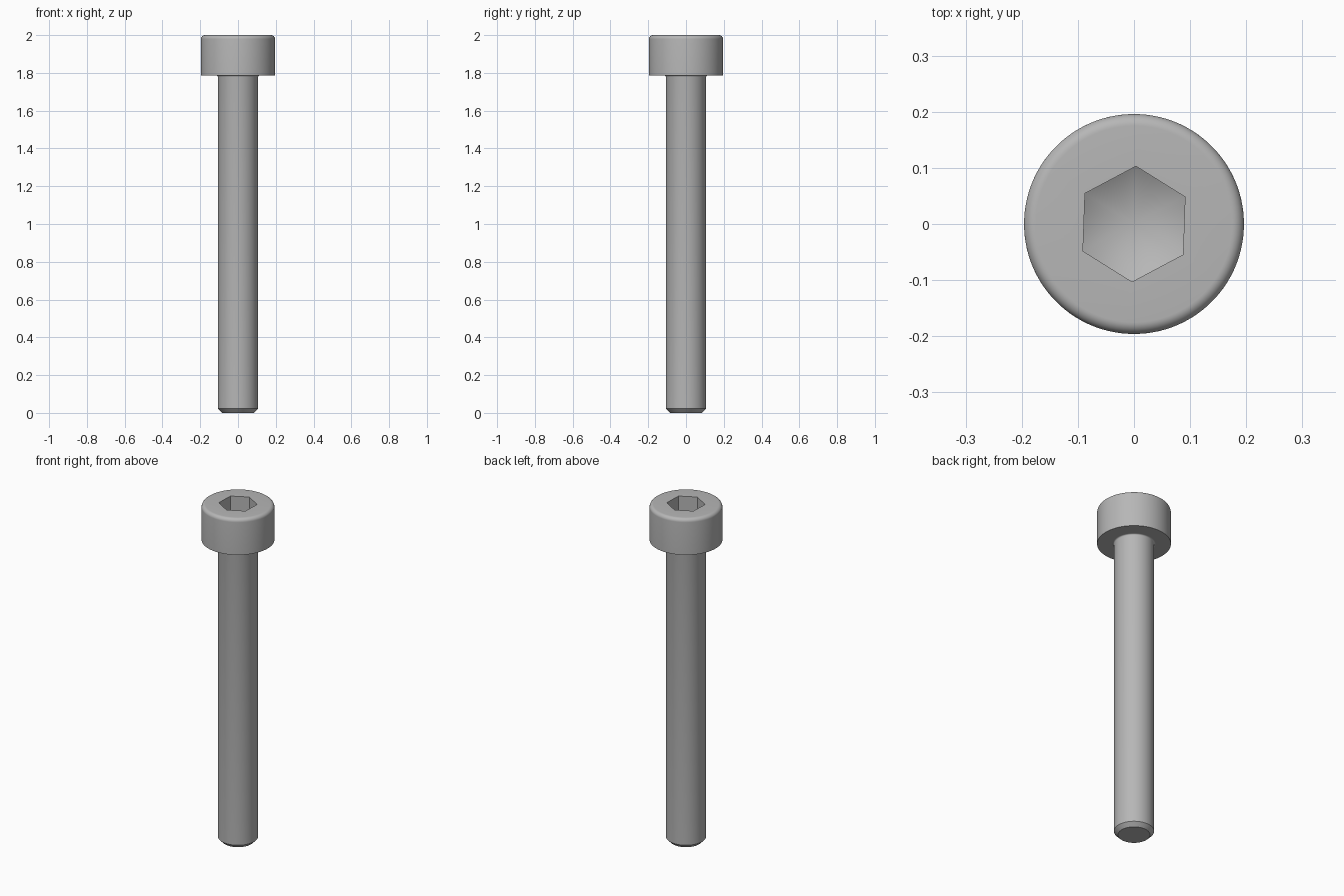
import bpy, bmesh, math

if "Cube" in bpy.data.objects:
    bpy.data.objects.remove(bpy.data.objects["Cube"])

SEG = 96                      # multiple of 6, so socket corners land on vertices
START = math.radians(88)      # the socket is turned slightly
HEX_R = 0.103                 # socket corner radius
HEAD_R, HEAD_Z = 0.196, 1.786
SHANK_R = 0.107

steel = bpy.data.materials.new("steel grey")
steel.diffuse_color = (0.47, 0.47, 0.47, 1)
steel.use_nodes = True
steel.node_tree.nodes["Principled BSDF"].inputs["Base Color"].default_value = steel.diffuse_color


def circle(r, z):
    return lambda a: (r, z)


def hex_radius(a):
    return HEX_R * math.cos(math.pi / 6) / math.cos(a % (math.pi / 3) - math.pi / 6)


def arc(cx, cz, r, a0, a1, n):
    angles = [math.radians(a0 + (a1 - a0) * i / n) for i in range(n + 1)]
    return [circle(cx + r * math.cos(t), cz + r * math.sin(t)) for t in angles]


def loft(name, rings, apex=None):
    """Skin rings from bottom to top; optionally close the last one to a point."""
    bm = bmesh.new()
    loops = []
    for ring in rings:
        loop = []
        for i in range(SEG):
            a = 2 * math.pi * i / SEG
            r, z = ring(a)
            loop.append(bm.verts.new((r * math.cos(a + START), r * math.sin(a + START), z)))
        loops.append(loop)
    for lo, hi in zip(loops, loops[1:]):
        for i in range(SEG):
            j = (i + 1) % SEG
            bm.faces.new((lo[i], lo[j], hi[j], hi[i]))
    if apex is not None:
        tip = bm.verts.new((0, 0, apex))
        for i in range(SEG):
            bm.faces.new((loops[-1][i], loops[-1][(i + 1) % SEG], tip))
    else:
        bm.faces.new(loops[0][::-1])
    mesh = bpy.data.meshes.new(name)
    bm.to_mesh(mesh)
    bm.free()
    mesh.materials.append(steel)
    obj = bpy.data.objects.new(name, mesh)
    bpy.context.collection.objects.link(obj)
    bpy.ops.object.select_all(action='DESELECT')
    obj.select_set(True)
    bpy.context.view_layer.objects.active = obj
    bpy.ops.object.shade_smooth_by_angle(angle=math.radians(25))
    return obj


# Shank: chamfered tip, straight body, small fillet under the head
FIL = 0.007
shank = [circle(0.085, 0), circle(SHANK_R, 0.022)]
shank += arc(SHANK_R + FIL, HEAD_Z - FIL, FIL, 180, 90, 4)
loft("shank", shank)

# Head: flat underside, rounded top rim, hex socket with a conical floor
RIM = 0.021
CORNER_Z, SLOPE = 1.907, math.tan(math.radians(30))
APEX = CORNER_Z - HEX_R * SLOPE
head = [circle(SHANK_R + FIL, HEAD_Z), circle(HEAD_R, HEAD_Z)]
head += arc(HEAD_R - RIM, 2 - RIM, RIM, 0, 90, 8)
head += [lambda a: (hex_radius(a), 2.0),
         lambda a: (hex_radius(a), APEX + hex_radius(a) * SLOPE)]
loft("head", head, apex=APEX)
